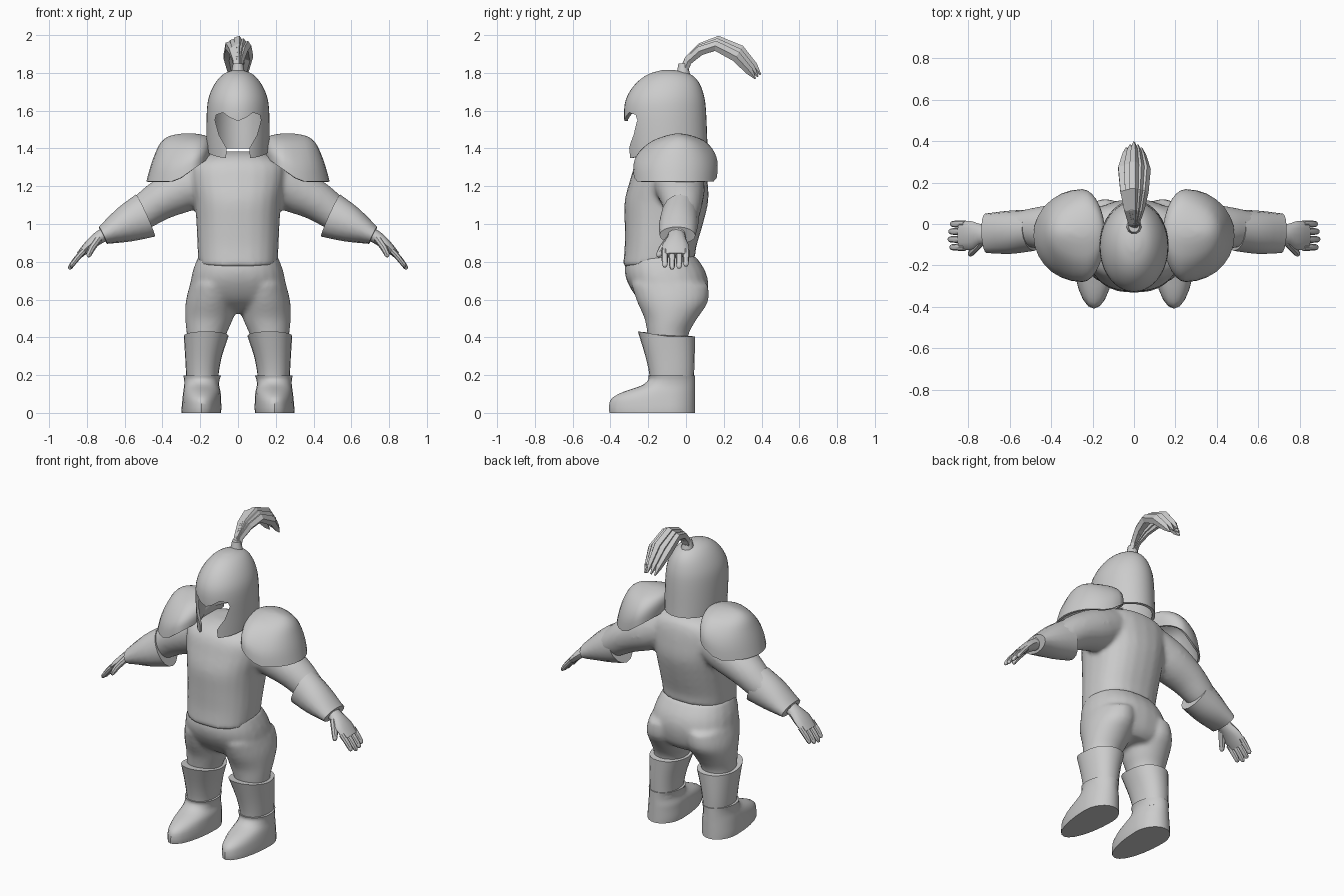
import bpy, bmesh, math
from mathutils import Vector

if bpy.data.objects.get("Cube"):
    bpy.data.objects.remove(bpy.data.objects["Cube"])

grey = bpy.data.materials.new("plain grey")
grey.use_nodes = True
grey.diffuse_color = (0.6, 0.6, 0.6, 1)
grey.node_tree.nodes["Principled BSDF"].inputs["Base Color"].default_value = (0.6, 0.6, 0.6, 1)


def activate(ob):
    bpy.ops.object.select_all(action='DESELECT')
    ob.select_set(True)
    bpy.context.view_layer.objects.active = ob


def shade(ob, angle=40):
    activate(ob)
    bpy.ops.object.shade_smooth_by_angle(angle=math.radians(angle))


def modify(ob, kind, **settings):
    mod = ob.modifiers.new(kind.lower(), kind)
    for key, value in settings.items():
        setattr(mod, key, value)
    activate(ob)
    bpy.ops.object.modifier_apply(modifier=mod.name)


# Cross-section at one height; the widest point may sit off centre
def ring(z, x0, x1, y0, y1, cx=None, cy=None, n=24, p=2.0):
    cx = (x0 + x1) / 2 if cx is None else cx
    cy = (y0 + y1) / 2 if cy is None else cy
    pts = []
    for i in range(n):
        a = math.tau * i / n
        c, s = math.cos(a), math.sin(a)
        ux = math.copysign(abs(c) ** (2 / p), c)
        uy = math.copysign(abs(s) ** (2 / p), s)
        pts.append(Vector((cx + ux * ((x1 - cx) if c > 0 else (cx - x0)),
                           cy + uy * ((y1 - cy) if s > 0 else (cy - y0)), z)))
    return pts


# Cross-sections along a path of (x, y, z, thickness, breadth)
def sweep(path, n=12, ref=(0, 1, 0)):
    rings = []
    for i, (x, y, z, ru, rs) in enumerate(path):
        a, b = path[max(i - 1, 0)], path[min(i + 1, len(path) - 1)]
        d = (Vector(b[:3]) - Vector(a[:3])).normalized()
        side = Vector(ref)
        side = (side - side.dot(d) * d).normalized()
        up = d.cross(side)
        rings.append([Vector((x, y, z)) + side * rs * math.cos(math.tau * k / n)
                      + up * ru * math.sin(math.tau * k / n) for k in range(n)])
    return rings


# Skin between rings, with spline-interpolated rows in between
def loft(name, rings, rows=3, bottom=True, top=True, flip=1):
    full = []
    for i in range(len(rings) - 1):
        quad = [rings[max(i - 1, 0)], rings[i], rings[i + 1], rings[min(i + 2, len(rings) - 1)]]
        for k in range(rows):
            t = k / rows
            full.append([b + (c - a) * (t / 2) + (2 * a - 5 * b + 4 * c - d) * (t * t / 2)
                         + (3 * b - a - 3 * c + d) * (t ** 3 / 2) for a, b, c, d in zip(*quad)])
    full.append(rings[-1])
    bm = bmesh.new()
    grid = [[bm.verts.new((v.x * flip, v.y, v.z)) for v in r] for r in full]
    n = len(grid[0])
    for lo, hi in zip(grid, grid[1:]):
        for i in range(n):
            j = (i + 1) % n
            bm.faces.new((lo[i], lo[j], hi[j], hi[i]))
    if bottom:
        bm.faces.new(grid[0][::-1])
    if top:
        bm.faces.new(grid[-1])
    bmesh.ops.recalc_face_normals(bm, faces=bm.faces)
    mesh = bpy.data.meshes.new(name)
    bm.to_mesh(mesh)
    bm.free()
    mesh.materials.append(grey)
    ob = bpy.data.objects.new(name, mesh)
    bpy.context.collection.objects.link(ob)
    shade(ob)
    return ob


def pair(name, rings, **kw):
    return [loft("left_" + name, rings, flip=1, **kw), loft("right_" + name, rings, flip=-1, **kw)]


# Merge overlapping volumes into one soft skin
def fuse(name, parts):
    activate(parts[0])
    for ob in parts:
        ob.select_set(True)
    bpy.ops.object.join()
    ob = parts[0]
    ob.name = name
    modify(ob, 'REMESH', mode='VOXEL', voxel_size=0.014)
    modify(ob, 'SMOOTH', factor=0.5, iterations=6)
    shade(ob, 60)


# Torso with arms
body = [ring(z, -x, x, y0, y1, p=2.4) for z, x, y0, y1 in (
    (0.77, .21, -.335, .05), (0.88, .215, -.325, .055), (1.0, .22, -.325, .09),
    (1.12, .23, -.325, .118), (1.22, .25, -.3, .115), (1.31, .25, -.27, .1),
    (1.36, .18, -.22, .07), (1.385, .09, -.15, .0))]
for v in body[0]:
    v.z += 0.05 * (v.y + 0.335) / 0.385
arm = sweep([(.12, -.06, 1.26, .13, .14), (.28, -.03, 1.19, .125, .13), (.42, -.02, 1.12, .105, .11),
             (.52, -.02, 1.05, .09, .09), (.62, -.035, .99, .07, .075), (.72, -.05, .94, .045, .05)], n=20)
fuse("torso_and_arms", [loft("torso", body)] + pair("arm", arm))

# Trousers
hips = [ring(z, -x, x, y0, y1, p=2.3) for z, x, y0, y1 in (
    (0.53, .12, -.14, .06), (0.56, .2, -.2, .09), (0.61, .255, -.26, .11), (0.69, .252, -.31, .118),
    (0.76, .237, -.325, .098), (0.83, .21, -.31, .05))]
thigh = [ring(z, x0, x1, y0, y1) for z, x0, x1, y0, y1 in (
    (0.34, .08, .265, -.19, .01), (0.42, .06, .272, -.205, .015), (0.5, .025, .28, -.22, .06),
    (0.59, .01, .277, -.26, .118), (0.68, .01, .255, -.29, .118))]
fuse("trousers", [loft("hips", hips)] + pair("thigh", thigh))

# Boots: flared shaft, then foot with a tapered toe
shaft = [ring(z, x0, x1, y0, y1, p=2.2) for z, x0, x1, y0, y1 in (
    (0.15, .105, .27, -.19, .04), (0.21, .102, .275, -.195, .043),
    (0.3, .085, .28, -.215, .046), (0.405, .05, .287, -.255, .048))]
for v in shaft[-1]:
    v.z += max(0, -v.y - 0.1) * 0.17
pair("boot_shaft", shaft)
foot = [ring(z, x0, x1, y0, .048, cy=-.09) for z, x0, x1, y0 in (
    (0, .09, .298, -.405), (0.03, .088, .298, -.408), (0.075, .09, .294, -.395),
    (0.11, .092, .29, -.335), (0.145, .1, .285, -.235), (0.175, .098, .285, -.2), (0.197, .09, .289, -.2))]
pair("boot_foot", foot)

# Shoulder guards: domes whose lower rim rises toward the neck
TOP, RIM = 1.478, 1.225
guard = [ring(z, x0, x1, y0, y1, cx=.25, n=28) for z, x0, x1, y0, y1 in (
    (RIM, .145, .485, -.28, .168), (1.3, .14, .465, -.272, .165), (1.37, .14, .44, -.235, .142),
    (1.43, .15, .41, -.175, .095), (1.465, .18, .365, -.105, .03), (TOP, .225, .3, -.06, -.02))]
for r in guard:
    for v in r:
        floor = RIM + max(0, 0.33 - v.x) * 0.7
        v.z = TOP - (TOP - v.z) * (TOP - floor) / (TOP - RIM)
for ob in pair("shoulder_guard", guard, bottom=False):
    modify(ob, 'SOLIDIFY', thickness=0.012, offset=-1)
    shade(ob)

# Forearm guards with a raised elbow edge
bracer = sweep([(.49, -.03, 1.045, .122, .1), (.6, -.04, .995, .095, .104), (.715, -.045, .94, .05, .095)], n=16)
pair("bracer", bracer)

# Hands
pair("palm", sweep([(.69, -.05, .955, .035, .045), (.74, -.05, .925, .034, .05),
                    (.79, -.055, .885, .027, .07), (.84, -.055, .835, .018, .066)]))
for name, y, reach in (("index", -.112, .93), ("middle", -.074, 1.05), ("ring", -.036, 1.0), ("little", .0, .88)):
    pair(name + "_finger", sweep([(.815, y, .86, .016, .018), (.815 + .04 * reach, y, .86 - .045 * reach, .015, .017),
                                  (.815 + .07 * reach, y, .86 - .085 * reach, .012, .014),
                                  (.815 + .075 * reach, y, .86 - .095 * reach, .004, .005)], n=8), rows=2)
pair("thumb", sweep([(.74, -.085, .92, .02, .024), (.775, -.125, .87, .018, .02),
                     (.79, -.145, .835, .013, .014), (.793, -.148, .825, .004, .005)], n=8), rows=2)

# Helmet: hollow dome with a face opening cut through the front
dome = [ring(z, -x, x, y0, y1, n=40) for z, x, y0, y1 in (
    (1.345, .165, -.312, .115), (1.46, .167, -.32, .112), (1.6, .165, -.328, .106), (1.68, .152, -.31, .095),
    (1.75, .118, -.26, .068), (1.795, .075, -.195, .02), (1.815, .025, -.125, -.06))]
for v in dome[0]:
    v.z += 0.055 * min(1, max(0, (v.y + 0.31) / 0.25))
helmet = loft("helmet", dome, bottom=False)
modify(helmet, 'SOLIDIFY', thickness=0.018, offset=-1)
half = [(0, 1.545), (.04, 1.562), (.08, 1.59), (.115, 1.578), (.122, 1.55), (.1, 1.47), (.06, 1.4), (.068, 1.28)]
outline = half + [(-x, z) for x, z in half[:0:-1]]
cutter = loft("face_opening", [[Vector((x, y, z)) for x, z in outline] for y in (-.6, -.16)], rows=1)
cutter.hide_render = True
modify(helmet, 'BOOLEAN', operation='DIFFERENCE', solver='EXACT', object=cutter)
bpy.data.objects.remove(cutter)
shade(helmet, 35)

# Plume: a socket and faceted locks that fan out and droop backward
loft("plume_socket", [ring(z, -r, r, -.015 - r, -.015 + r, n=10)
                      for z, r in ((1.78, .042), (1.81, .034), (1.85, .026))], rows=1)
for i, s in enumerate((-1, -.5, 0, .5, 1)):
    drop, reach = 0.03 * abs(s), 1 - 0.07 * abs(s)
    path = [(.05 * s * f, y * reach, z - drop * f, t, b) for f, y, z, t, b in (
        (.15, -.015, 1.81, .022, .02), (.25, .012, 1.87, .022, .018), (.6, .08, 1.935, .026, .022),
        (.9, .17, 1.97, .028, .026), (1.1, .285, 1.92, .03, .026), (.8, .36, 1.835, .022, .018),
        (.7, .395, 1.79, .004, .005))]
    lock = loft("plume_lock_%d" % (i + 1), sweep(path, n=5, ref=(1, 0, 0)), rows=1)
    shade(lock, 15)
